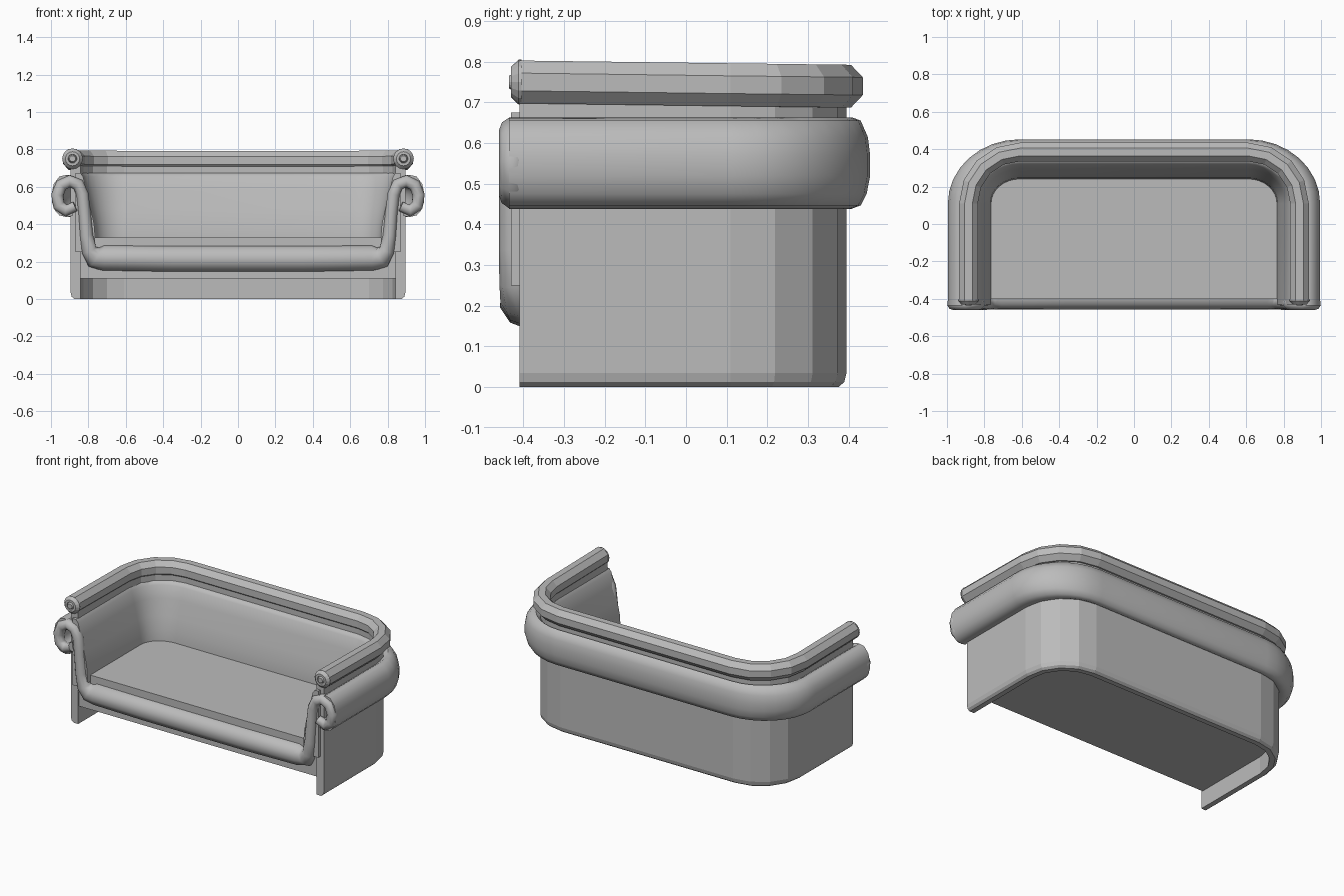
import bpy, bmesh
from math import sin, cos, pi, radians

old = bpy.data.objects.get("Cube")
if old:
    bpy.data.objects.remove(old)

grey = bpy.data.materials.new("plain grey")
grey.use_nodes = True
COLOUR = (0.5, 0.5, 0.5, 1)
grey.diffuse_color = COLOUR
grey.node_tree.nodes["Principled BSDF"].inputs["Base Color"].default_value = COLOUR

W, BACK, R = 0.895, 0.395, 0.285   # outer half width, back line, corner radius


def finish(name, bm, smooth=None):
    bmesh.ops.recalc_face_normals(bm, faces=bm.faces)
    mesh = bpy.data.meshes.new(name)
    bm.to_mesh(mesh)
    bm.free()
    mesh.materials.append(grey)
    ob = bpy.data.objects.new(name, mesh)
    bpy.context.collection.objects.link(ob)
    if smooth:
        bpy.ops.object.select_all(action='DESELECT')
        ob.select_set(True)
        bpy.context.view_layer.objects.active = ob
        bpy.ops.object.shade_smooth_by_angle(angle=radians(smooth))
    return ob


def u_path(front, steps):
    """Points and outward normals along the U-shaped plan, left arm to right arm."""
    half = [(W, front, 1, 0)]
    for i in range(steps + 1):
        a = pi / 2 * i / steps
        half.append((W - R + R * cos(a), BACK - R + R * sin(a), cos(a), sin(a)))
    return half + [(-x, y, -nx, ny) for x, y, nx, ny in reversed(half)]


def sweep(name, profile, front=-0.41, steps=4, sx=1, sy=1, tilt=0, smooth=None):
    """Carry a closed (outward offset, height) profile around the U."""
    bm = bmesh.new()
    rings = [[bm.verts.new((x + nx * d * sx, y + ny * d * sy, z - tilt * y))
              for d, z in profile] for x, y, nx, ny in u_path(front, steps)]
    n = len(profile)
    for a, b in zip(rings, rings[1:]):
        for i in range(n):
            j = (i + 1) % n
            bm.faces.new((a[i], a[j], b[j], b[i]))
    bm.faces.new(rings[0])
    bm.faces.new(rings[-1])
    return finish(name, bm, smooth)


# Outer shell: thin wall down to the floor, with a softened bottom edge
sweep("shell_wall", [(0, 0.72), (0, 0.035), (-0.006, 0.012), (-0.02, 0),
                     (-0.052, 0), (-0.052, 0.72)])

# Faceted top rail
sweep("top_rail", [(-0.01 + 0.054 * cos(pi / 8 + i * pi / 4),
                    0.745 + 0.057 * sin(pi / 8 + i * pi / 4)) for i in range(8)],
      tilt=0.013)

# Padded inner lining of the arms and back
sweep("inner_padding", [(-0.03, 0.675), (-0.06, 0.675), (-0.078, 0.655), (-0.1, 0.58),
                        (-0.128, 0.48), (-0.148, 0.4), (-0.155, 0.32),
                        (-0.155, 0.25), (-0.03, 0.25)],
      front=-0.43, steps=8, sx=0.85, smooth=50)

# Outward scroll, a hollow roll around the outside of the shell
outer = [(-0.01, 0.64), (0.025, 0.663), (0.06, 0.655), (0.09, 0.615), (0.1, 0.57),
         (0.1, 0.52), (0.085, 0.475), (0.06, 0.447), (0.02, 0.438), (-0.01, 0.445)]
inner = [(-0.01 + (d + 0.01) * 0.5, 0.55 + (z - 0.55) * 0.45) for d, z in outer]
sweep("outer_scroll", outer + inner[::-1], front=-0.435, steps=8, sy=0.58, smooth=50)

# Seat block filling the plan inside the shell
bm = bmesh.new()
plan = [bm.verts.new((x - nx * 0.03, y - ny * 0.03, 0.11)) for x, y, nx, ny in u_path(-0.4, 4)]
base = bm.faces.new(plan)
top = bmesh.ops.extrude_face_region(bm, geom=[base])["geom"]
bmesh.ops.translate(bm, vec=(0, 0, 0.22),
                    verts=[v for v in top if isinstance(v, bmesh.types.BMVert)])
finish("seat", bm)

# Front piping: scroll curl, arm front and the fat seat roll in one tube (x, z, radius)
half = [(0.87, 0.495, 0.028), (0.92, 0.472, 0.033), (0.958, 0.5, 0.034),
        (0.966, 0.555, 0.034), (0.945, 0.608, 0.034), (0.9, 0.63, 0.034),
        (0.855, 0.612, 0.034), (0.832, 0.56, 0.034), (0.82, 0.46, 0.034),
        (0.81, 0.34, 0.036), (0.797, 0.262, 0.042), (0.772, 0.225, 0.058),
        (0.72, 0.22, 0.07), (0.35, 0.215, 0.072)]
points = half + [(-x, z, r) for x, z, r in reversed(half)]
curve = bpy.data.curves.new("front_piping", 'CURVE')
curve.dimensions = '3D'
curve.bevel_depth = 1
curve.bevel_resolution = 3
curve.use_fill_caps = True
curve.twist_mode = 'MINIMUM'
spline = curve.splines.new('POLY')
spline.points.add(len(points) - 1)
for p, (x, z, r) in zip(spline.points, points):
    p.co = (x, r - 0.46, z, 1)
    p.radius = r
curve.materials.append(grey)
piping = bpy.data.objects.new("front_piping", curve)
bpy.context.collection.objects.link(piping)
bpy.ops.object.select_all(action='DESELECT')
piping.select_set(True)
bpy.context.view_layer.objects.active = piping
bpy.ops.object.convert(target='MESH')
bpy.ops.object.shade_smooth_by_angle(angle=radians(60))

# Turned rosettes closing the front ends of the rail
for side, label in ((1, "left"), (-1, "right")):
    bm = bmesh.new()
    rings = []
    for r, y in ((0.055, -0.405), (0.055, -0.412), (0.038, -0.43), (0.024, -0.43),
                 (0.022, -0.422), (0.016, -0.435)):
        rings.append([bm.verts.new((side * (W - 0.01) + r * cos(i * pi / 8), y,
                                    0.75 + r * sin(i * pi / 8))) for i in range(16)])
    for a, b in zip(rings, rings[1:]):
        for i in range(16):
            j = (i + 1) % 16
            bm.faces.new((a[i], a[j], b[j], b[i]))
    bm.faces.new(rings[0])
    bm.faces.new(rings[-1])
    finish(label + "_rail_rosette", bm)
